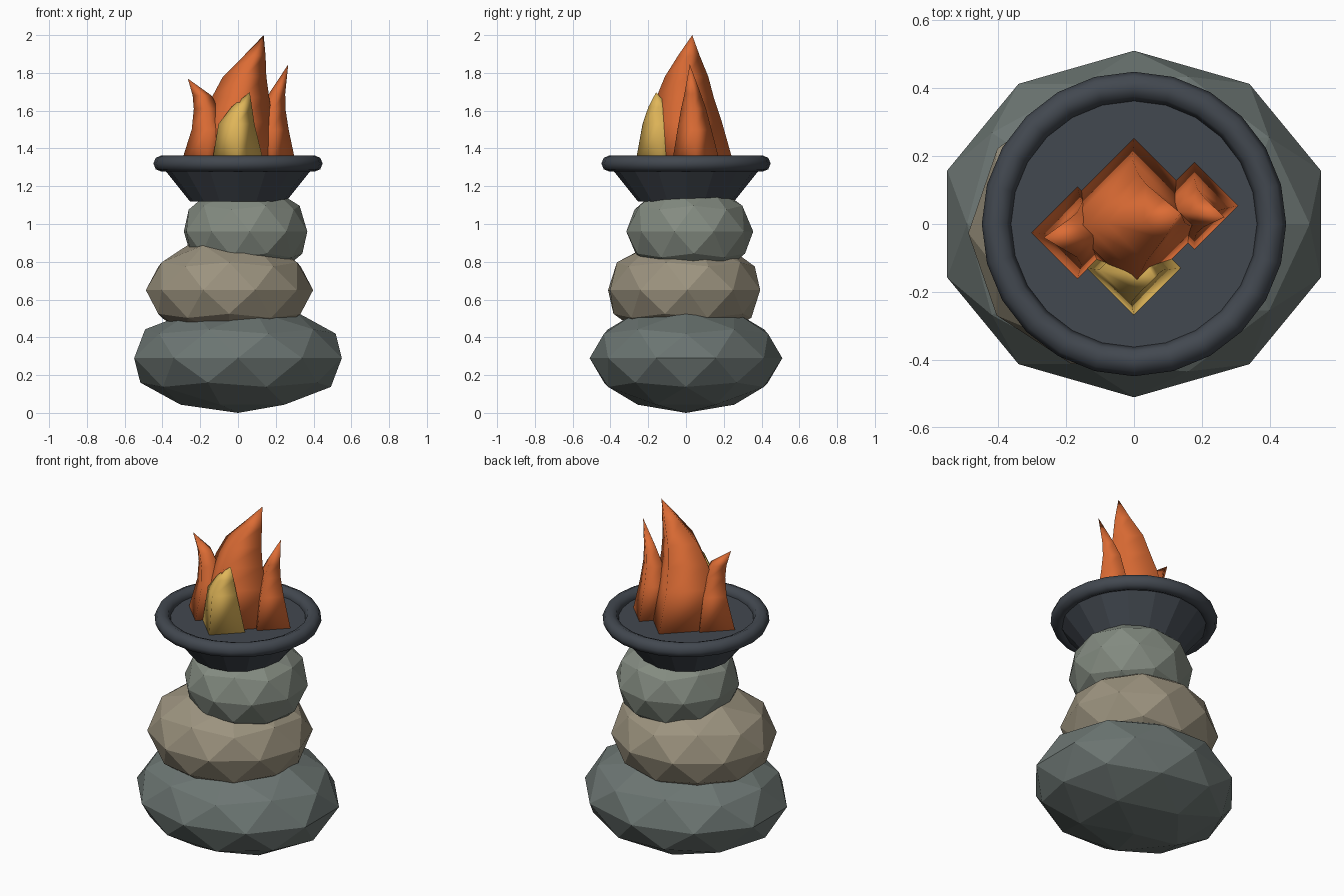
import bpy, bmesh
from math import radians, pi, cos, sin

if "Cube" in bpy.data.objects:
    bpy.data.objects.remove(bpy.data.objects["Cube"])


def material(name, rgb):
    m = bpy.data.materials.new(name)
    m.diffuse_color = (*rgb, 1)
    m.use_nodes = True
    m.node_tree.nodes["Principled BSDF"].inputs["Base Color"].default_value = m.diffuse_color
    return m


DARK_STONE = material("dark_stone", (0.15, 0.18, 0.17))
TAN_STONE = material("tan_stone", (0.33, 0.29, 0.21))
PALE_STONE = material("pale_stone", (0.23, 0.26, 0.22))
IRON = material("iron", (0.055, 0.065, 0.08))
ORANGE = material("orange_fire", (0.72, 0.15, 0.035))
YELLOW = material("yellow_fire", (0.75, 0.47, 0.1))


def finish(name, mat):
    ob = bpy.context.object
    ob.name = name
    ob.data.materials.append(mat)
    return ob


def stone(name, loc, size, turn, mat):
    bpy.ops.mesh.primitive_ico_sphere_add(subdivisions=2, radius=1, location=loc)
    ob = finish(name, mat)
    ob.scale = size
    ob.rotation_euler.z = radians(turn)


def flame(name, sections, tip, mat):
    """Four-sided tongue lofted through (x, y, z, radius) sections to a tip."""
    bm = bmesh.new()
    rings = [[bm.verts.new((x + r * cos(k * pi / 2), y + r * sin(k * pi / 2), z))
              for k in range(4)] for x, y, z, r in sections]
    top = bm.verts.new(tip)
    bm.faces.new(rings[0][::-1])
    for a, b in zip(rings, rings[1:]):
        for k in range(4):
            n = (k + 1) % 4
            bm.faces.new((a[k], a[n], b[n], b[k]))
    for k in range(4):
        bm.faces.new((rings[-1][k], rings[-1][(k + 1) % 4], top))
    for f in bm.faces:
        f.smooth = len(f.verts) == 3 or f.normal.z > -0.9
    me = bpy.data.meshes.new(name)
    bm.to_mesh(me)
    bm.free()
    me.materials.append(mat)
    bpy.context.collection.objects.link(bpy.data.objects.new(name, me))


# Stacked boulders
stone("bottom_stone", (0, 0, 0.29), (0.578, 0.51, 0.29), 0, DARK_STONE)
stone("middle_stone", (-0.045, -0.01, 0.65), (0.446, 0.415, 0.28), 19, TAN_STONE)
stone("top_stone", (0.04, 0.02, 0.96), (0.338, 0.336, 0.26), 40, PALE_STONE)

# Iron bowl and rolled rim
bpy.ops.mesh.primitive_cone_add(vertices=16, radius1=0.255, radius2=0.415,
                                depth=0.2, location=(0, 0, 1.22))
finish("fire_bowl", IRON)
bpy.ops.mesh.primitive_torus_add(major_segments=24, minor_segments=8,
                                 major_radius=0.405, minor_radius=0.043,
                                 location=(0, 0, 1.32))
finish("bowl_rim", IRON)
bpy.ops.object.shade_smooth()

# Fire tongues
flame("main_flame", [(0, 0.02, 1.31, 0.235), (-0.005, 0, 1.54, 0.19),
                     (0.013, -0.005, 1.67, 0.152), (0.035, 0.003, 1.78, 0.115),
                     (0.088, 0.015, 1.89, 0.058)], (0.136, 0.033, 2.0), ORANGE)
flame("left_flame", [(-0.167, -0.025, 1.31, 0.138), (-0.155, -0.03, 1.5, 0.09),
                     (-0.168, -0.032, 1.61, 0.066), (-0.19, -0.035, 1.68, 0.05)],
      (-0.266, -0.04, 1.77), ORANGE)
flame("right_flame", [(0.178, 0.054, 1.31, 0.13), (0.178, 0.045, 1.5, 0.09),
                      (0.185, 0.04, 1.61, 0.066), (0.207, 0.035, 1.69, 0.043)],
      (0.266, 0.02, 1.845), ORANGE)
flame("front_flame", [(0, -0.13, 1.31, 0.14), (-0.008, -0.135, 1.53, 0.095),
                      (0.02, -0.145, 1.62, 0.054)], (0.062, -0.158, 1.698), YELLOW)
